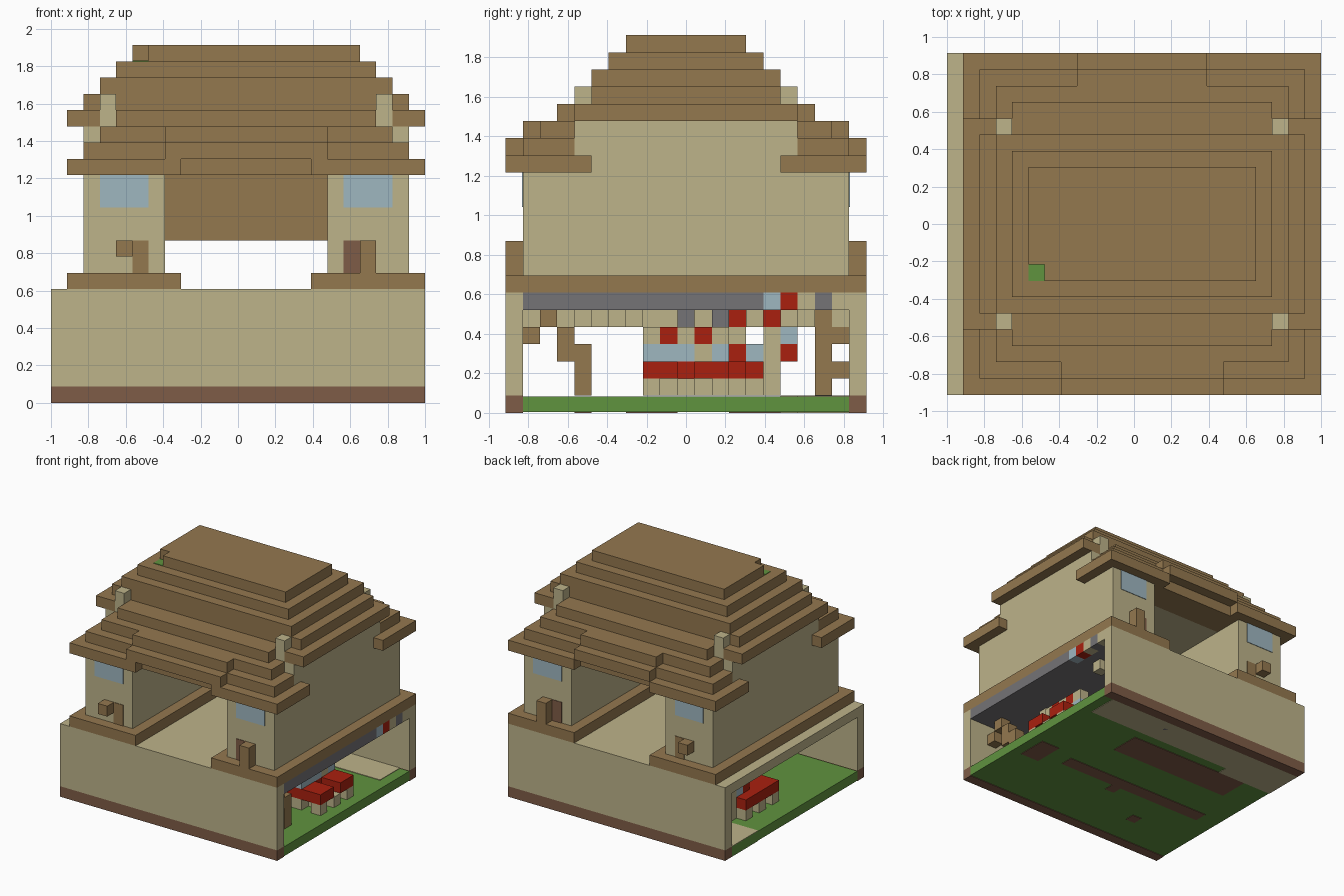
import bpy, bmesh, random

cube = bpy.data.objects.get("Cube")
if cube:
    bpy.data.objects.remove(cube, do_unlink=True)

U = 2 / 23            # edge of one block
random.seed(4)


def material(name, hexcode):
    rgb = [int(hexcode[n:n + 2], 16) / 255 for n in (0, 2, 4)]
    col = [((c + 0.055) / 1.055) ** 2.4 for c in rgb] + [1]
    m = bpy.data.materials.new(name)
    m.use_nodes = True
    m.diffuse_color = col
    m.node_tree.nodes["Principled BSDF"].inputs["Base Color"].default_value = col
    return m


plaster = material("plaster beige", "BDB38A")
wood = material("wood brown", "94784F")
dark = material("dark brown", "7F5C47")
grass = material("grass green", "60933F")
stone = material("stone grey", "757376")
glass = material("pale blue", "9FB7C0")
red = material("red", "AA200F")


def part(name, mat, *boxes):
    """One object from boxes given in blocks: x0, x1, y0, y1, z0, z1."""
    bm = bmesh.new()
    for x0, x1, y0, y1, z0, z1 in boxes:
        vs = [bm.verts.new((x * U - 1, (y - 10.5) * U, z * U))
              for z in (z0, z1) for x, y in ((x0, y0), (x1, y0), (x1, y1), (x0, y1))]
        bm.faces.new(vs[3::-1])
        bm.faces.new(vs[4:])
        for n in range(4):
            m = (n + 1) % 4
            bm.faces.new((vs[n], vs[m], vs[m + 4], vs[n + 4]))
    mesh = bpy.data.meshes.new(name)
    bm.to_mesh(mesh)
    bm.free()
    mesh.materials.append(mat)
    ob = bpy.data.objects.new(name, mesh)
    bpy.context.collection.objects.link(ob)
    return ob


def flip(b):
    """Front box to back box."""
    return (b[0], b[1], 21 - b[3], 21 - b[2], b[4], b[5])


def both(name, mat, *boxes):
    return part(name, mat, *boxes, *[flip(b) for b in boxes])


def cell(x, y, z, h=1):
    return (x, x + 1, y, y + 1, z, z + h)


# Ground with path and bare soil
part("lawn", grass, (0, 23, 1, 20, .05, .95))
part("path", plaster, (0, 22, 17, 20, 0, 1), (0, 6, 16, 17, 0, 1))
part("soil", dark, (3, 16, 13, 16, 0, .1), (2, 18, 8, 9.3, 0, .1),
     (20, 22, 7, 10, 0, .1), (6, 7, 4, 5, 0, .1), (11, 12, 7, 8, 0, .1))
part("stone_patch", stone, (12, 15, 18, 19, -0.0, 1.03))

# Lower storey: front and back walls, open sides, floor slab
both("wall_foot", dark, (0, 23, 0, 1, 0, 1))
both("lower_wall", plaster, (0, 23, 0, 1, 1, 7))
part("floor_slab", plaster, (0, 22, 1, 20, 6.1, 7), (22, 23, 17, 18, 6, 7),
     (22, 23, 19, 20, 6, 7))
part("ceiling_lining", stone, (1, 22, 1, 20, 6, 6.1), (22, 23, 1, 15, 6, 7),
     (22, 23, 18, 19, 6, 7))
part("slab_end_blue", glass, cell(22, 15, 6))
part("slab_end_red", red, cell(22, 16, 6))
part("ceiling_blocks", plaster, *[
    cell(random.randint(3, 20), y, 5) for y in range(1, 20) if y not in (2, 10, 12, 13, 15, 18)])
part("hanging_stones", stone, (14, 15, 10, 11, 4, 6), (9, 10, 12, 13, 5, 6))

# Branching posts under the floor
part("crooked_post", wood, cell(20, 1, 4), cell(20, 2, 5), cell(20, 3, 3, 2), cell(20, 4, 1, 3))
part("branched_post", wood, cell(4, 18, 1, 5), cell(4, 19, 2), cell(4, 19, 4))

# Small red-roofed stalls with coloured blocks on top
for label, x, y in (("right", 18, 8), ("left", 2, 10), ("middle", 10, 9)):
    part(label + "_stall_legs", plaster, *[
        (x + a, x + a + 1, y + b, y + b + 1, 1, 2) for a in (0, 3) for b in (0, 2, 4)],
        (x + 1, x + 3, y + 1, y + 4, 1, 2))
    part(label + "_stall_roof", red, (x, x + 4, y, y + 2, 2, 3), (x, x + 2, y + 2, y + 5, 2, 3),
         (x + 2, x + 4, y + 3, y + 5, 2, 3))
palette = {"b": glass, "r": red, "p": plaster}
stacks = {1: "pppppppp", 2: "       p", 3: "bbbpbrbpr", 4: "prprpp pb", 5: "     r r "}
for key, mat in palette.items():
    part("stall_blocks_" + mat.name.replace(" ", "_"), mat, *[
        cell(19 if y < 5 else 3, 8 + y, z)
        for z, row in stacks.items() for y, c in enumerate(row) if c == key])

# Wooden terraces and the two upper wings
part("terraces", wood, (1, 8, 0, 21, 7, 8), (16, 23, 0, 21, 7, 8))
part("wings", plaster, (2, 7, 1, 20, 8, 14), (17, 22, 1, 20, 8, 14))
part("middle_panel", wood, (7, 17, 10, 11, 10, 14))
both("windows", glass, (3, 6, .95, 1, 12, 14), (18, 21, .95, 1, 12, 14))
both("left_door", wood, (5, 6, .95, 1, 8, 10))
both("right_door", dark, (18, 19, .95, 1, 8, 10))
both("door_blocks", wood, cell(4, 0, 9), cell(19, 0, 8, 2))

# Gable block and corner posts
part("gable", plaster, (2, 22, 4, 17, 14, 17))
both("corner_posts", plaster, cell(3, 4, 17, 2), cell(20, 4, 17, 2))

# Stepped eaves, front and back
both("eaves", wood, (1, 8, 0, 4, 14, 15), (16, 23, 0, 4, 14, 15), (8, 16, 1, 4, 14, 15),
     (1, 2, 4, 5, 14, 15), (22, 23, 4, 5, 14, 15),
     (2, 22, 1, 4, 15, 16), (3, 21, 2, 4, 16, 17))
for name, inset in (("front_canopy", 7), ("back_canopy", 8)):
    steps = [(inset, 24 - inset, 0, 1, 15, 16), (inset, 24 - inset, 1, 2, 16, 17)]
    part(name, wood, *(steps if inset == 7 else map(flip, steps)))

# Stepped roof
part("roof", wood, (4, 20, 3, 18, 17, 18), (3, 4, 5, 16, 17, 18), (20, 21, 5, 16, 17, 18),
     (1, 3, 4, 17, 17, 18), (21, 23, 4, 17, 17, 18),
     (2, 22, 5, 16, 18, 19), (3, 21, 5, 16, 19, 20), (4, 20, 6, 15, 20, 21),
     (6, 19, 7, 14, 21, 22), (5, 6, 8, 14, 21, 22))
part("roof_notch", grass, (5, 6, 7, 8, 21, 21.05))
